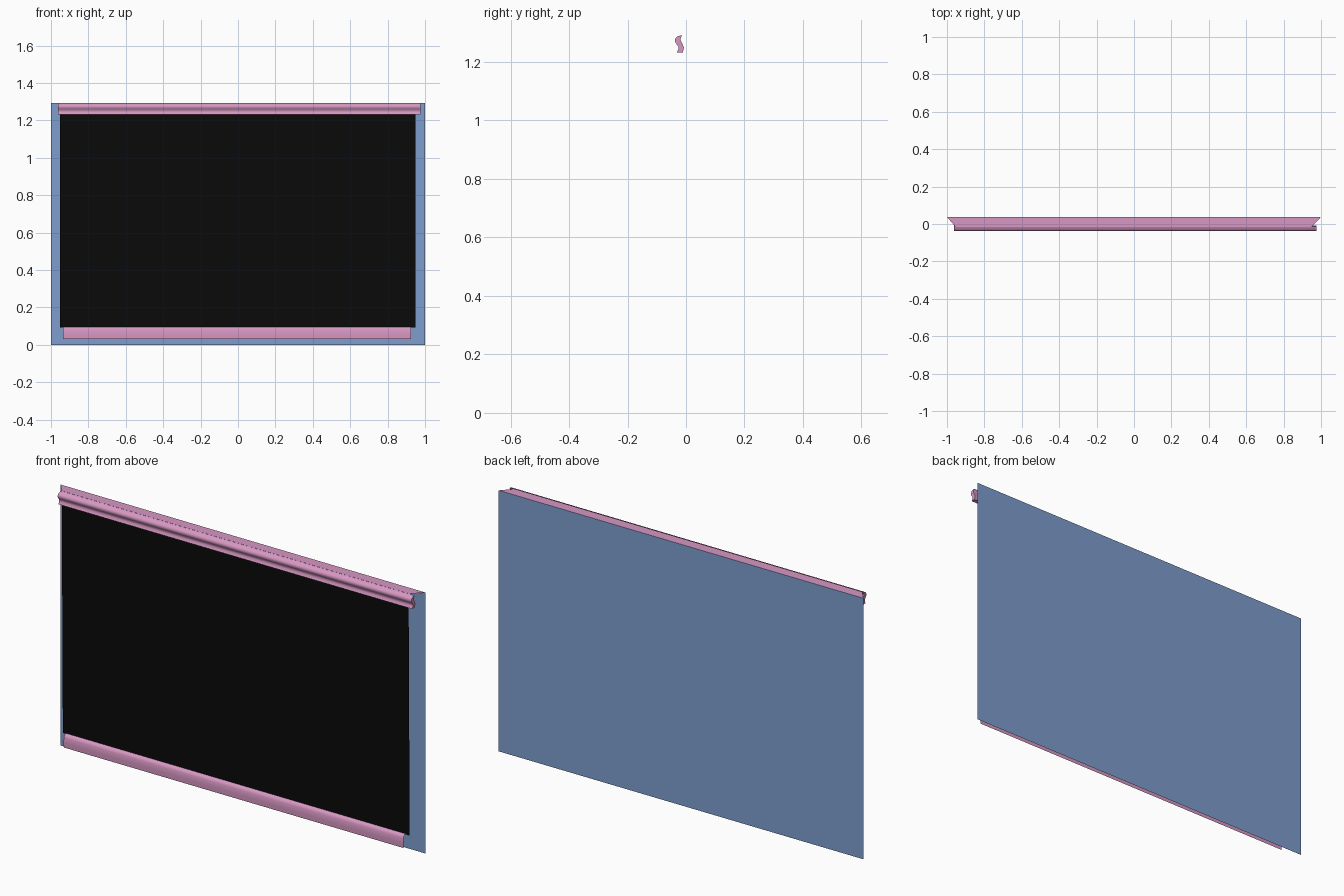
import bpy

if "Cube" in bpy.data.objects:
    bpy.data.objects.remove(bpy.data.objects["Cube"])


def material(name, rgb):
    m = bpy.data.materials.new(name)
    m.diffuse_color = (*rgb, 1)
    m.use_nodes = True
    m.node_tree.nodes["Principled BSDF"].inputs["Base Color"].default_value = m.diffuse_color
    return m


BLUE = material("blue", (0.21, 0.34, 0.62))
PINK = material("pink", (0.68, 0.31, 0.54))
BLACK = material("black", (0.003, 0.003, 0.003))


def make(name, verts, faces, mat, smooth=False):
    me = bpy.data.meshes.new(name)
    me.from_pydata(verts, [], faces)
    me.materials.append(mat)
    ob = bpy.data.objects.new(name, me)
    bpy.context.collection.objects.link(ob)
    if smooth:
        bpy.ops.object.select_all(action='DESELECT')
        ob.select_set(True)
        bpy.context.view_layer.objects.active = ob
        bpy.ops.object.shade_smooth_by_angle(angle=0.7)
    return ob


def extrude_x(name, profile, x0, x1, mat, closed):
    """Sweep a (y, z) profile along x; closed profiles get end caps."""
    n = len(profile)
    verts = [(x, y, z) for x in (x0, x1) for y, z in profile]
    faces = [(i, (i + 1) % n, (i + 1) % n + n, i + n)
             for i in range(n if closed else n - 1)]
    if closed:
        faces += [tuple(range(n))[::-1], tuple(range(n, 2 * n))]
    return make(name, verts, faces, mat, True)


H = 1.293   # overall height
B = 0.038   # y of the back sheet

# thin back sheet
make("back_panel", [(1, B, 0), (-1, B, 0), (-1, B, H), (1, B, H)],
     [(0, 1, 2, 3)], BLUE)

# dark screen, leaning slightly forward at the top
make("dark_screen", [(-0.953, -0.010, 0.093), (0.948, -0.010, 0.093),
                     (0.948, -0.018, 1.24), (-0.953, -0.018, 1.24)],
     [(0, 1, 2, 3)], BLACK)

# flat top ledge with mitred ends
make("top_ledge", [(-0.955, -0.015, H), (0.95, -0.015, H), (1, B, H), (-1, B, H)],
     [(0, 1, 2, 3)], PINK)

# wavy top moulding
wave = [(-0.014, 1.292), (-0.031, 1.287), (-0.037, 1.279), (-0.038, 1.270),
        (-0.032, 1.261), (-0.026, 1.252), (-0.026, 1.243), (-0.032, 1.232),
        (-0.011, 1.232), (-0.007, 1.249), (-0.012, 1.262), (-0.018, 1.273),
        (-0.018, 1.282)]
extrude_x("top_moulding", wave, -0.962, 0.977, PINK, True)

# open bottom rail, a front sheet curling back to the screen
rail = [(-0.027, 0.032), (-0.028, 0.056), (-0.027, 0.080), (-0.024, 0.088),
        (-0.019, 0.094), (-0.010, 0.096)]
extrude_x("bottom_rail", rail[::-1], -0.936, 0.926, PINK, False)
